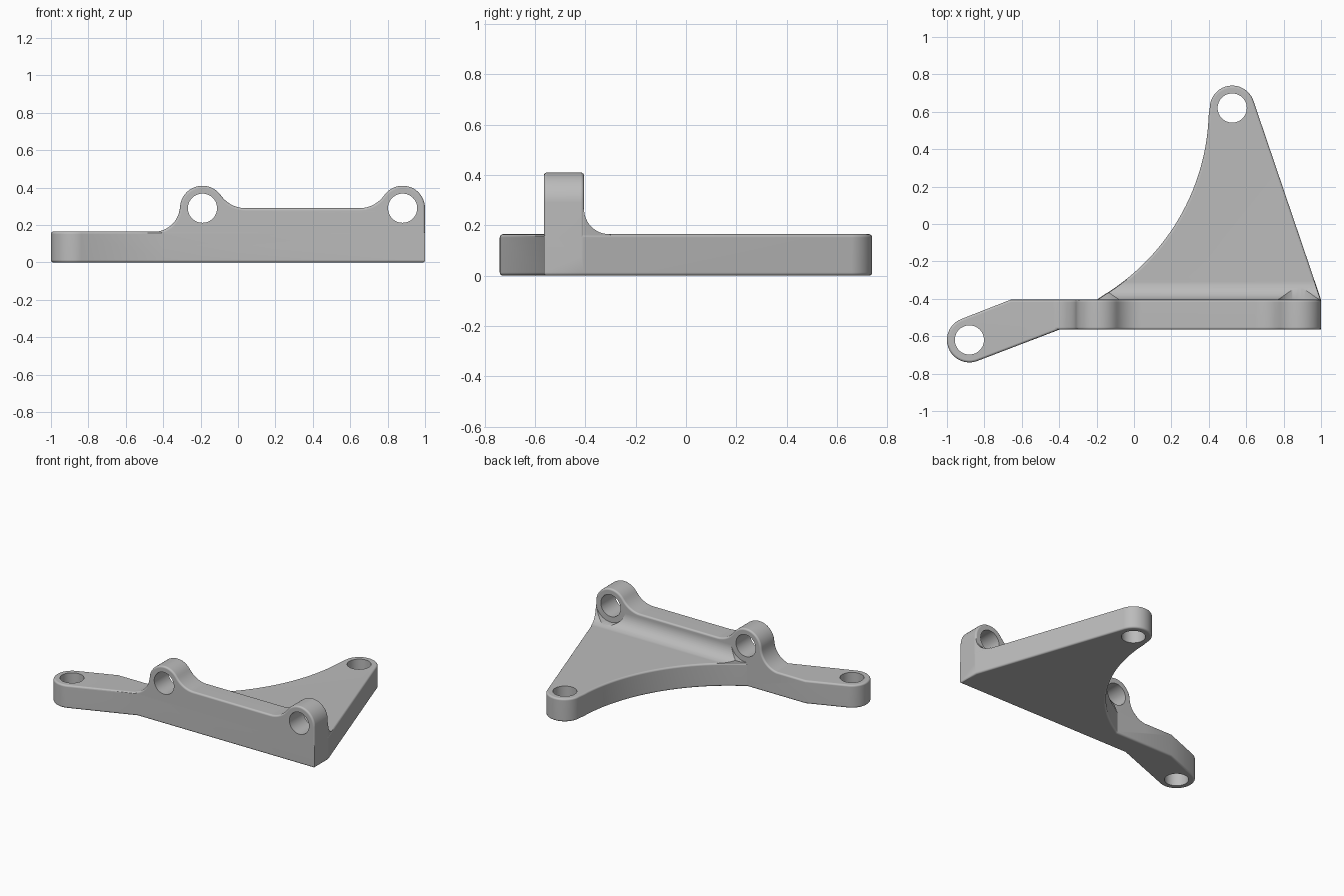
import bpy
import bmesh
from math import radians, sin, cos, pi
from mathutils import Vector

cube = bpy.data.objects.get("Cube")
if cube:
    bpy.data.objects.remove(cube, do_unlink=True)

# One plain grey material
grey = bpy.data.materials.new("satin_grey")
grey.use_nodes = True
grey.diffuse_color = (0.5, 0.5, 0.5, 1)
grey.node_tree.nodes["Principled BSDF"].inputs["Base Color"].default_value = (0.5, 0.5, 0.5, 1)

# Main sizes
FRONT, BACK = -0.565, -0.405     # wall faces in y
PLATE_H = 0.165
RIM = 0.013                      # edge rounding
HOLE_R, EAR_R = 0.078, 0.12
EARS = [(-0.88, -0.62), (0.525, 0.62)]
BOSSES = [(-0.19, 0.29), (0.88, 0.29)]


def arc(cx, cy, r, a0, a1, n):
    """Points on an arc, angles in degrees."""
    return [(cx + r * cos(radians(a0 + (a1 - a0) * i / n)),
             cy + r * sin(radians(a0 + (a1 - a0) * i / n))) for i in range(n + 1)]


def inset(points, d):
    """Move a counter-clockwise outline inwards by d."""
    pts = [Vector(p) for p in points]
    out = []
    for i, p in enumerate(pts):
        e1 = (p - pts[i - 1]).normalized()
        e2 = (pts[(i + 1) % len(pts)] - p).normalized()
        n1, n2 = Vector((-e1.y, e1.x)), Vector((-e2.y, e2.x))
        out.append(p + (n1 + n2) * (d / (1 + n1.dot(n2))))
    return out


def prism(name, outline, height, place, rim=0.0):
    """Extrude an outline, rounding both rims; place maps (u, v, w) to the model."""
    if rim:
        quarter = [(rim * (1 - sin(a)), rim * (1 - cos(a)))
                   for a in (i * pi / 8 for i in range(5))]
        levels = quarter + [(d, height - w) for d, w in reversed(quarter)]
    else:
        levels = [(0, 0), (0, height)]
    bm = bmesh.new()
    rings = [[bm.verts.new(place(p[0], p[1], w)) for p in inset(outline, d)]
             for d, w in levels]
    n = len(outline)
    for low, high in zip(rings, rings[1:]):
        for i in range(n):
            j = (i + 1) % n
            bm.faces.new((low[i], low[j], high[j], high[i]))
    bm.faces.new(rings[0][::-1])
    bm.faces.new(rings[-1])
    bmesh.ops.recalc_face_normals(bm, faces=bm.faces[:])
    mesh = bpy.data.meshes.new(name)
    bm.to_mesh(mesh)
    bm.free()
    mesh.materials.append(grey)
    obj = bpy.data.objects.new(name, mesh)
    bpy.context.collection.objects.link(obj)
    return obj


def combine(target, other, operation):
    """Apply a boolean and remove the second solid."""
    bpy.context.view_layer.objects.active = target
    mod = target.modifiers.new(operation.lower(), 'BOOLEAN')
    mod.operation, mod.solver, mod.object = operation, 'EXACT', other
    bpy.ops.object.modifier_apply(modifier=mod.name)
    bpy.data.objects.remove(other, do_unlink=True)


def upright(z0):
    return lambda u, v, w: (u, v, z0 + w)


def facing_front(y0):
    return lambda u, v, w: (u, y0 - w, v)


def circle(c, r):
    return arc(c[0], c[1], r, 0, 352.5, 47)


# Base plate: left arm with ear, wall footing, triangular web with rear ear
plate_outline = (
    arc(*EARS[0], EAR_R, 111, 290.6, 24)
    + [(-0.40, FRONT), (1.0, FRONT), (1.0, BACK)]
    + arc(*EARS[1], EAR_R, 18.8, 180, 24)
    + arc(-0.77, 0.62, 1.17, -2, -59, 28)
    + [(-0.2, BACK), (-0.66, BACK)])
bracket = prism("bracket", plate_outline, PLATE_H, upright(0), RIM)

# Front wall with two round bosses blended into its top edge
wall_profile = (
    [(-0.46, 0.08), (1.0, 0.08)]
    + arc(*BOSSES[1], EAR_R, 0, 145.2, 24)
    + arc(0.65, 0.45, 0.16, -34.8, -90, 10)[1:]
    + arc(0.04, 0.45, 0.16, -90, -145.2, 10)
    + arc(*BOSSES[0], EAR_R, 34.8, 176.9, 24)[1:]
    + arc(-0.45, 0.304, 0.14, -3.1, -90, 14)[1:])
wall = prism("wall", wall_profile, BACK - FRONT, facing_front(BACK), RIM)

# Cove between wall and web, trimmed to the web and relieved behind each boss
cove_profile = ([(-0.45, 0.10), (-0.30, 0.10), (-0.30, 0.164)]
                + arc(-0.305, 0.265, 0.1, 270, 180, 12) + [(-0.45, 0.265)])
cove = prism("cove", cove_profile, 1.35, lambda u, v, w: (-0.25 + w, u, v))
trim = prism("cove_trim", inset(plate_outline, 0.003), 0.6, upright(-0.1))
combine(cove, trim, 'INTERSECT')
for boss in BOSSES:
    relief = prism("boss_relief", circle(boss, 0.118), 0.205, facing_front(-0.2))
    combine(cove, relief, 'DIFFERENCE')

combine(bracket, wall, 'UNION')
combine(bracket, cove, 'UNION')

# Bolt holes: vertical through the ears, horizontal through the bosses
for ear in EARS:
    combine(bracket, prism("ear_hole", circle(ear, HOLE_R), 0.4, upright(-0.1)), 'DIFFERENCE')
for boss in BOSSES:
    combine(bracket, prism("boss_hole", circle(boss, HOLE_R), 0.5, facing_front(-0.2)), 'DIFFERENCE')

# Smooth shading with crisp hole edges
bpy.ops.object.select_all(action='DESELECT')
bracket.select_set(True)
bpy.context.view_layer.objects.active = bracket
bpy.ops.object.shade_smooth_by_angle(angle=radians(30))
weighted = bracket.modifiers.new("even_normals", 'WEIGHTED_NORMAL')
weighted.keep_sharp = True
